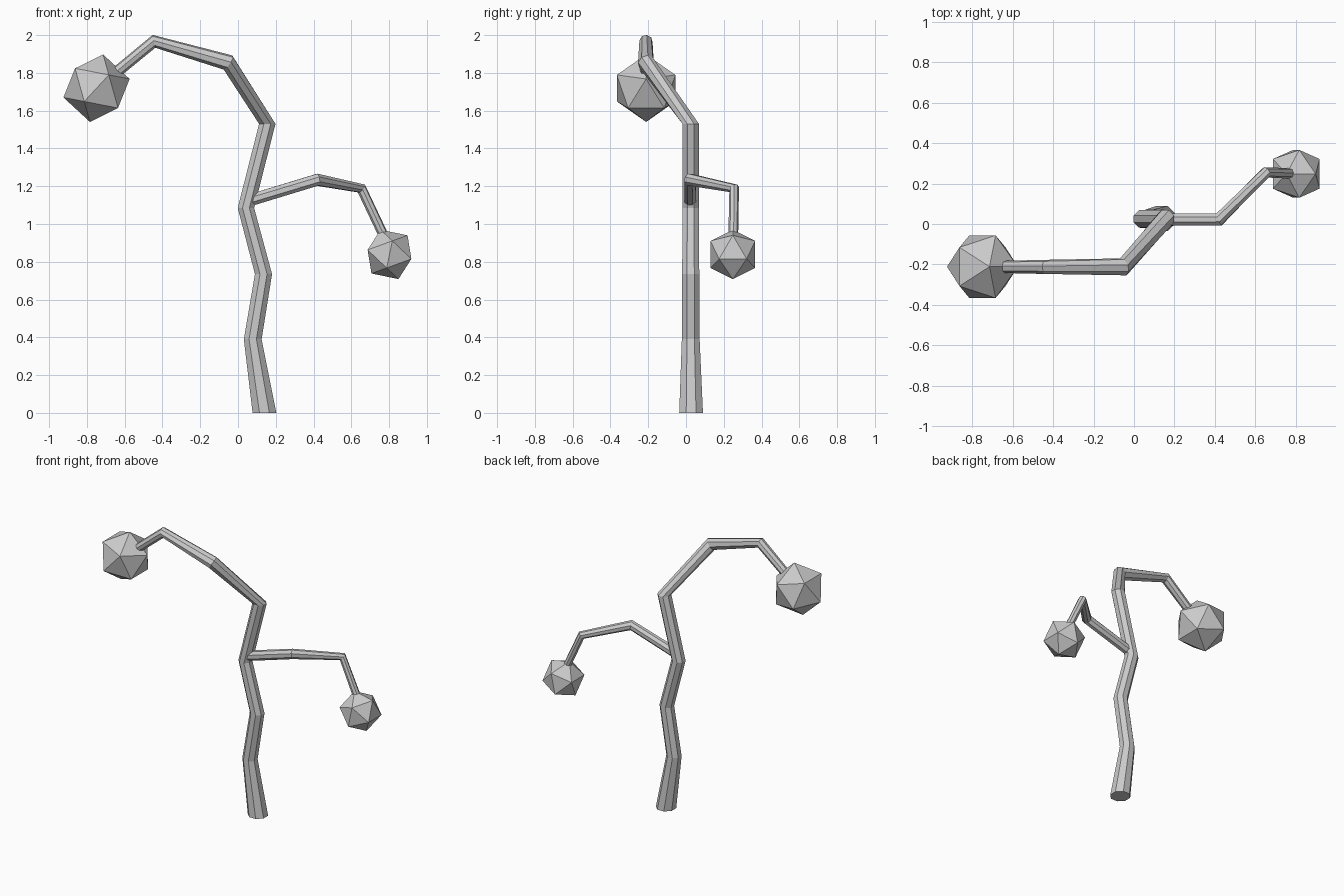
import bpy
import bmesh
import math
from mathutils import Vector, Quaternion

cube = bpy.data.objects.get("Cube")
if cube:
    bpy.data.objects.remove(cube, do_unlink=True)

SIDES = 8
grey = bpy.data.materials.new("plain grey")
grey.use_nodes = True
grey.diffuse_color = (0.6, 0.6, 0.6, 1)
grey.node_tree.nodes["Principled BSDF"].inputs["Base Color"].default_value = (0.6, 0.6, 0.6, 1)


def finish(bm, name):
    mesh = bpy.data.meshes.new(name)
    bm.to_mesh(mesh)
    bm.free()
    mesh.materials.append(grey)
    obj = bpy.data.objects.new(name, mesh)
    bpy.context.collection.objects.link(obj)
    return obj


def limb(name, path, level=0):
    """Tapered tube through (x, y, z, radius) points; the first `level` rings stay horizontal."""
    bm = bmesh.new()
    points = [Vector(p[:3]) for p in path]
    steps = [(b - a).normalized() for a, b in zip(points, points[1:])]
    normal, turn, rings = Vector((0, 0, 1)), Quaternion(), []
    for i, (centre, p) in enumerate(zip(points, path)):
        if i >= level:
            target = (steps[max(i - 1, 0)] + steps[min(i, len(steps) - 1)]).normalized()
            turn = normal.rotation_difference(target) @ turn
            normal = target
        ring = []
        for k in range(SIDES):
            a = math.tau * (k + 0.5) / SIDES
            ring.append(bm.verts.new(centre + turn @ Vector((math.cos(a), math.sin(a), 0)) * p[3]))
        rings.append(ring)
    for low, high in zip(rings, rings[1:]):
        for k in range(SIDES):
            n = (k + 1) % SIDES
            bm.faces.new((low[k], low[n], high[n], high[k]))
    bm.faces.new(rings[0][::-1])
    bm.faces.new(rings[-1])
    return finish(bm, name)


def ball(name, centre, radius, tilt):
    bm = bmesh.new()
    bmesh.ops.create_icosphere(bm, subdivisions=1, radius=radius)
    obj = finish(bm, name)
    obj.location = centre
    obj.rotation_euler.y = math.radians(tilt)
    return obj


# Trunk bending over into the upper arm
limb("trunk", [
    (0.14, 0.027, 0, 0.068),
    (0.078, 0.025, 0.39, 0.051),
    (0.135, 0.025, 0.735, 0.049),
    (0.042, 0.025, 1.085, 0.047),
    (0.155, 0.025, 1.53, 0.047),
    (-0.053, -0.212, 1.855, 0.045),
    (-0.445, -0.212, 1.967, 0.035),
    (-0.66, -0.212, 1.79, 0.03),
], level=5)

# Side branch
limb("side_branch", [
    (0.045, 0.022, 1.12, 0.034),
    (0.42, 0.022, 1.234, 0.034),
    (0.653, 0.255, 1.188, 0.028),
    (0.775, 0.25, 0.93, 0.026),
])

# Faceted balls hanging from the tips
ball("large_ball", (-0.749, -0.211, 1.719), 0.182, 11)
ball("small_ball", (0.802, 0.248, 0.839), 0.139, -20)
